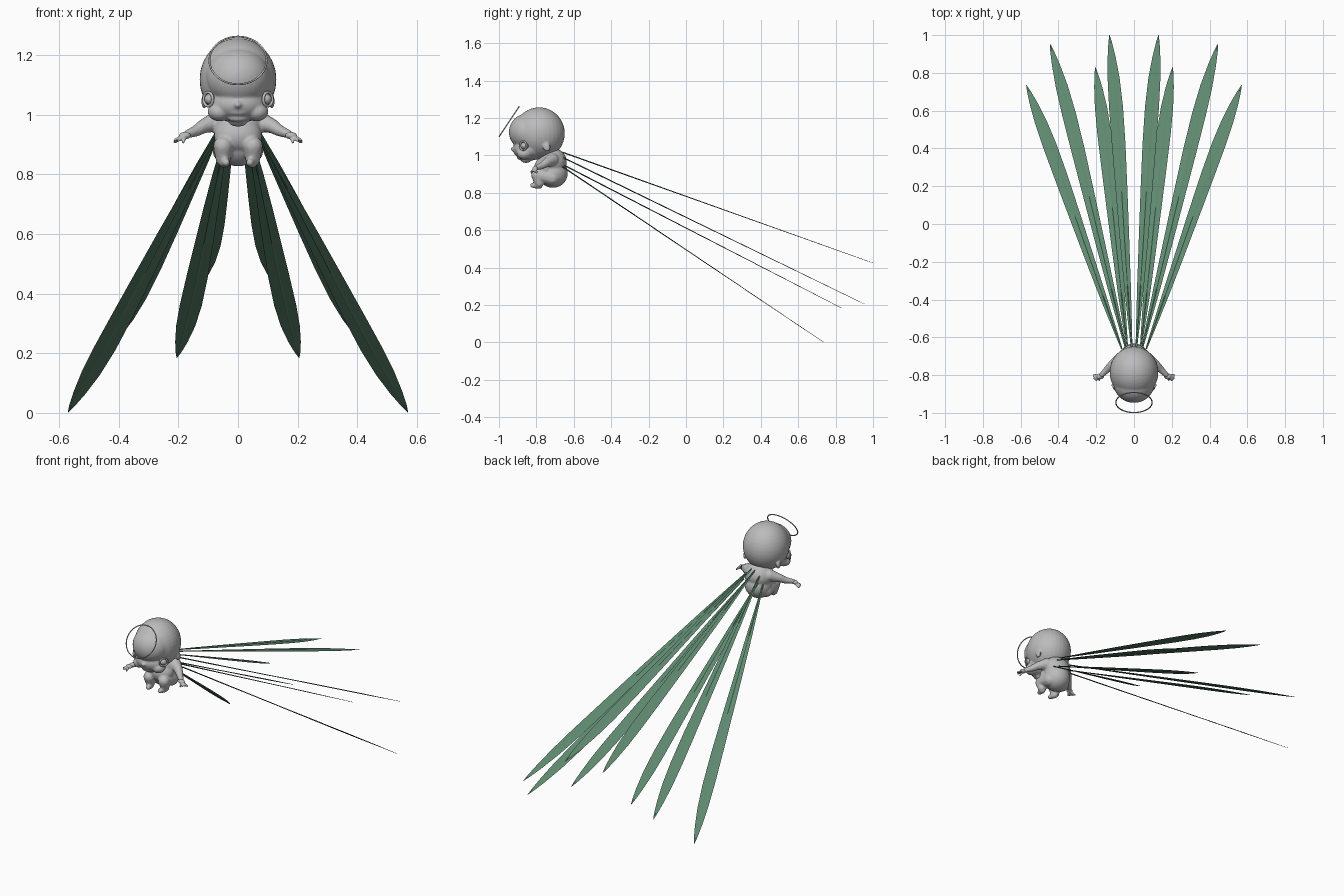
import bpy, bmesh, math
from mathutils import Vector, Matrix

if "Cube" in bpy.data.objects:
    bpy.data.objects.remove(bpy.data.objects["Cube"])


def material(name, rgb):
    m = bpy.data.materials.new(name)
    m.diffuse_color = (*rgb, 1)
    m.use_nodes = True
    m.node_tree.nodes["Principled BSDF"].inputs["Base Color"].default_value = m.diffuse_color
    return m


SKIN = material("pale grey", (0.5, 0.5, 0.5))
GREEN = material("leaf green", (0.115, 0.25, 0.16))


def finish(name, bm, mat, smooth=True):
    me = bpy.data.meshes.new(name)
    bmesh.ops.recalc_face_normals(bm, faces=bm.faces)
    bm.to_mesh(me)
    bm.free()
    me.materials.append(mat)
    for p in me.polygons:
        p.use_smooth = smooth
    ob = bpy.data.objects.new(name, me)
    bpy.context.collection.objects.link(ob)
    return ob


def ellipsoid(bm, c, r, tilt=0.0, turn=0.0):
    """Ellipsoid with radii r, tilted about x and then turned about z."""
    m = (Matrix.Translation(c) @ Matrix.Rotation(turn, 4, 'Z')
         @ Matrix.Rotation(tilt, 4, 'X') @ Matrix.Diagonal((*r, 1)))
    bmesh.ops.create_uvsphere(bm, u_segments=32, v_segments=20, radius=1, matrix=m)


def limb(bm, pts):
    """Chain of overlapping balls through (x, y, z, radius) points."""
    for a, b in zip(pts, pts[1:]):
        a, b = Vector(a), Vector(b)
        n = max(2, int((b - a).length / (min(a.w, b.w) * 0.4)))
        for i in range(n + 1):
            p = a.lerp(b, i / n)
            bmesh.ops.create_icosphere(bm, subdivisions=2, radius=p.w,
                                       matrix=Matrix.Translation(p.xyz))


def fuse(ob, voxel, smooth):
    """Melt overlapping shapes into one soft skin."""
    r = ob.modifiers.new("fuse", 'REMESH')
    r.mode, r.voxel_size, r.use_smooth_shade = 'VOXEL', voxel, True
    s = ob.modifiers.new("soften", 'SMOOTH')
    s.factor, s.iterations = 0.5, smooth


# Head: round cranium, forehead, cheeks, nose, lips, chin and ears
bm = bmesh.new()
ellipsoid(bm, (0, -0.785, 1.118), (0.129, 0.137, 0.139))
ellipsoid(bm, (0, -0.845, 1.125), (0.108, 0.102, 0.100))
ellipsoid(bm, (0, -0.835, 1.035), (0.098, 0.090, 0.062))
ellipsoid(bm, (0, -0.920, 1.033), (0.013, 0.018, 0.013))
ellipsoid(bm, (0, -0.895, 1.006), (0.040, 0.022, 0.010))
ellipsoid(bm, (0, -0.883, 0.986), (0.034, 0.021, 0.010))
ellipsoid(bm, (0, -0.855, 0.974), (0.030, 0.026, 0.014))
for s in (-1, 1):
    ellipsoid(bm, (s * 0.062, -0.865, 1.010), (0.040, 0.040, 0.032))
    ellipsoid(bm, (s * 0.113, -0.745, 1.045), (0.010, 0.020, 0.026), 0.3)
fuse(finish("head", bm, SKIN), 0.005, 6)

# Eyes: bulging balls, each in a rounded lid ring
for s, side in ((1, "left"), (-1, "right")):
    c = Vector((s * 0.091, -0.862, 1.052))
    bm = bmesh.new()
    ellipsoid(bm, c, (0.022, 0.022, 0.019))
    finish(side + "_eye", bm, SKIN)
    out = Vector((s * 0.75, -0.66, 0.0)).normalized()
    bpy.ops.mesh.primitive_torus_add(
        location=c + out * 0.012, rotation=out.to_track_quat('Z', 'Y').to_euler(),
        major_radius=0.023, minor_radius=0.005, major_segments=32, minor_segments=10)
    lid = bpy.context.object
    lid.name = side + "_eyelid"
    lid.data.materials.append(SKIN)
    bpy.ops.object.shade_smooth()

# Torso with curled legs and outstretched arms
bm = bmesh.new()
ellipsoid(bm, (0, -0.715, 0.965), (0.086, 0.078, 0.075))
ellipsoid(bm, (0, -0.712, 0.905), (0.080, 0.080, 0.078))
ellipsoid(bm, (0, -0.755, 0.930), (0.080, 0.058, 0.060))
for s in (-1, 1):
    limb(bm, [(s * 0.045, -0.715, 0.880, 0.042), (s * 0.050, -0.795, 0.895, 0.034),
              (s * 0.050, -0.785, 0.852, 0.026), (s * 0.046, -0.790, 0.842, 0.020)])
    limb(bm, [(s * 0.046, -0.785, 0.838, 0.018), (s * 0.040, -0.820, 0.840, 0.014)])
    limb(bm, [(s * 0.070, -0.715, 0.978, 0.036), (s * 0.115, -0.745, 0.962, 0.025),
              (s * 0.140, -0.768, 0.946, 0.020), (s * 0.172, -0.800, 0.934, 0.014)])
fuse(finish("body", bm, SKIN), 0.005, 6)

# Hands: palm, four fingers and a thumb
for s, side in ((1, "left"), (-1, "right")):
    bm = bmesh.new()
    ellipsoid(bm, (s * 0.178, -0.806, 0.930), (0.020, 0.016, 0.012))
    for dx, dy, dz in ((0.034, -0.002, -0.018), (0.032, -0.013, -0.014),
                       (0.022, -0.022, -0.016), (0.034, 0.008, -0.022),
                       (0.006, -0.020, -0.022)):
        limb(bm, [(s * 0.178, -0.806, 0.930, 0.008),
                  (s * (0.178 + dx), -0.806 + dy, 0.930 + dz, 0.0048)])
    fuse(finish(side + "_hand", bm, SKIN), 0.0025, 2)

# Halo: thin tilted ring before the forehead
bpy.ops.mesh.primitive_torus_add(
    location=(0, -0.945, 1.182), rotation=(math.atan2(0.165, 0.11), 0, 0),
    major_radius=0.096, minor_radius=0.0032, major_segments=64, minor_segments=8)
halo = bpy.context.object
halo.name = "halo"
halo.data.materials.append(SKIN)
bpy.ops.object.shade_smooth()

# Wing blades: long thin leaves with a raised midrib, (root, tip) for one side
BLADES = [((0.065, -0.66, 0.940), (0.570, 0.735, 0.002)),
          ((0.040, -0.67, 0.995), (0.445, 0.955, 0.205)),
          ((0.012, -0.66, 1.017), (0.130, 1.000, 0.425)),
          ((0.035, -0.66, 0.952), (0.205, 0.830, 0.185))]
WIDTHS = [(0, 0.004), (0.08, 0.010), (0.2, 0.018), (0.35, 0.025), (0.5, 0.031),
          (0.65, 0.036), (0.77, 0.037), (0.86, 0.032), (0.93, 0.021),
          (0.975, 0.010), (1, 0.001)]
for s, side in ((1, "left"), (-1, "right")):
    for k, (root, tip) in enumerate(BLADES):
        a, b = (Vector((s * p[0], p[1], p[2])) for p in (root, tip))
        d = (b - a).normalized()
        wide = (Vector((s, 0, 0)) - d * d.x * s).normalized()
        up = d.cross(wide).normalized()
        bm = bmesh.new()
        rings = []
        for t, w in WIDTHS:
            c = a.lerp(b, t) - wide * 0.008 * math.sin(math.pi * t ** 2)
            h = 0.0035 * (1 - 0.7 * t)
            rings.append([bm.verts.new(c + wide * u * w + up * v * h) for u, v in
                          ((-1, 0), (-0.12, 0.5), (0, 1), (0.12, 0.5),
                           (1, 0), (0.12, -0.5), (0, -1), (-0.12, -0.5))])
        for r0, r1 in zip(rings, rings[1:]):
            for i in range(8):
                j = (i + 1) % 8
                bm.faces.new((r0[i], r0[j], r1[j], r1[i]))
        bm.faces.new(rings[0])
        bm.faces.new(rings[-1])
        finish(f"{side}_wing_blade_{k + 1}", bm, GREEN, smooth=False)
